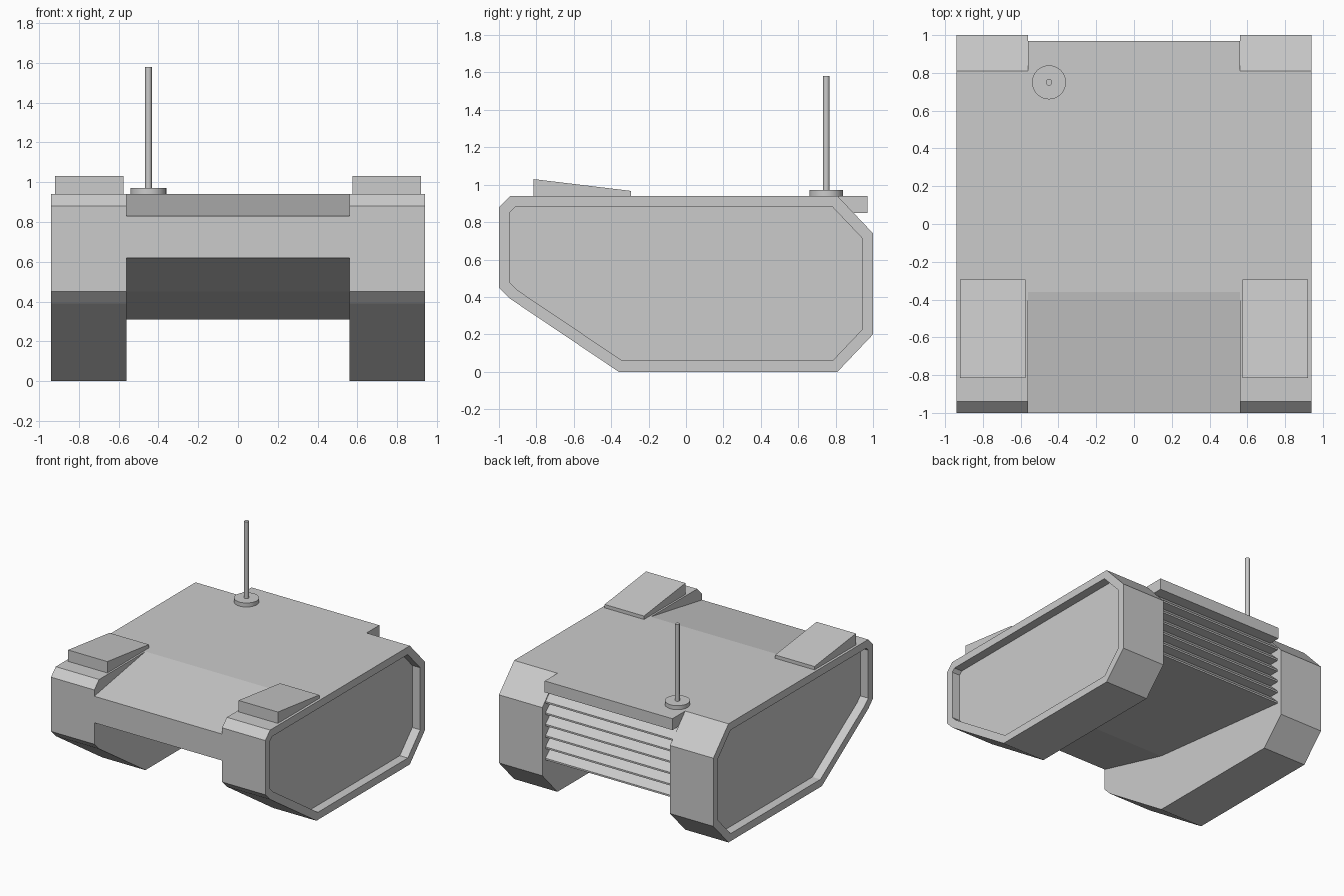
import bpy
import bmesh
from mathutils import Vector

cube = bpy.data.objects.get("Cube")
if cube:
    bpy.data.objects.remove(cube, do_unlink=True)

grey = bpy.data.materials.new("plain grey")
grey.use_nodes = True
COLOUR = (0.6, 0.6, 0.6, 1)
grey.diffuse_color = COLOUR
grey.node_tree.nodes["Principled BSDF"].inputs["Base Color"].default_value = COLOUR


def finish(bm, name):
    """Turn a bmesh into a named grey object."""
    bmesh.ops.recalc_face_normals(bm, faces=bm.faces)
    mesh = bpy.data.meshes.new(name)
    bm.to_mesh(mesh)
    bm.free()
    mesh.materials.append(grey)
    obj = bpy.data.objects.new(name, mesh)
    bpy.context.collection.objects.link(obj)
    return obj


def prism(profile, x_start, x_end):
    """Extrude a (y, z) profile along x; returns the bmesh and its end face."""
    bm = bmesh.new()
    start = [bm.verts.new((x_start, y, z)) for y, z in profile]
    end = [bm.verts.new((x_end, y, z)) for y, z in profile]
    bm.faces.new(start)
    cap = bm.faces.new(end)
    for i in range(len(profile)):
        j = (i + 1) % len(profile)
        bm.faces.new((start[i], start[j], end[j], end[i]))
    bmesh.ops.recalc_face_normals(bm, faces=bm.faces)
    return bm, cap


def cylinder(name, radius, z_low, z_high, segments):
    bpy.ops.mesh.primitive_cylinder_add(
        vertices=segments, radius=radius, depth=z_high - z_low,
        location=(-0.45, 0.75, (z_low + z_high) / 2))
    obj = bpy.context.object
    obj.name = name
    obj.data.materials.append(grey)
    bpy.ops.object.shade_smooth_by_angle()


# Hull: sloped nose and belly, overhanging rear lip above a louvred grille
hull = [(-1, 0.62), (-1, 0.83), (-0.36, 0.94), (0.97, 0.94), (0.97, 0.85)]
SLATS = 6
pitch = (0.85 - 0.31) / SLATS
for i in range(SLATS):
    top = 0.85 - i * pitch
    hull += [(0.88, top), (0.96, top - pitch * 0.85), (0.96, top - pitch)]
hull.append((-0.36, 0.45))
bm, _ = prism(hull, -0.56, 0.56)
finish(bm, "hull")

# Track pods with a recessed outer panel, and wedge covers on top
pod = [(-1, 0.45), (-1, 0.88), (-0.94, 0.94), (0.81, 0.94), (1, 0.74),
       (1, 0.2), (0.81, 0), (-0.36, 0), (-0.94, 0.39)]
wedge = [(-0.815, 0.94), (-0.815, 1.03), (-0.295, 0.967), (-0.295, 0.94)]
for side, label in ((1, "left"), (-1, "right")):
    bm, cap = prism(pod, 0.56 * side, 0.94 * side)
    bmesh.ops.inset_region(bm, faces=[cap], thickness=0.06, use_even_offset=True)
    out = bmesh.ops.extrude_face_region(bm, geom=[cap])
    moved = [v for v in out["geom"] if isinstance(v, bmesh.types.BMVert)]
    bmesh.ops.translate(bm, verts=moved, vec=Vector((-0.07 * side, 0, 0)))
    if cap.is_valid:
        bmesh.ops.delete(bm, geom=[cap], context="FACES_ONLY")
    finish(bm, label + "_track_pod")

    bm, _ = prism(wedge, 0.575 * side, 0.92 * side)
    finish(bm, label + "_wedge_cover")

# Antenna
cylinder("antenna_base", 0.09, 0.94, 0.972, 32)
cylinder("antenna_mast", 0.017, 0.97, 1.58, 16)
